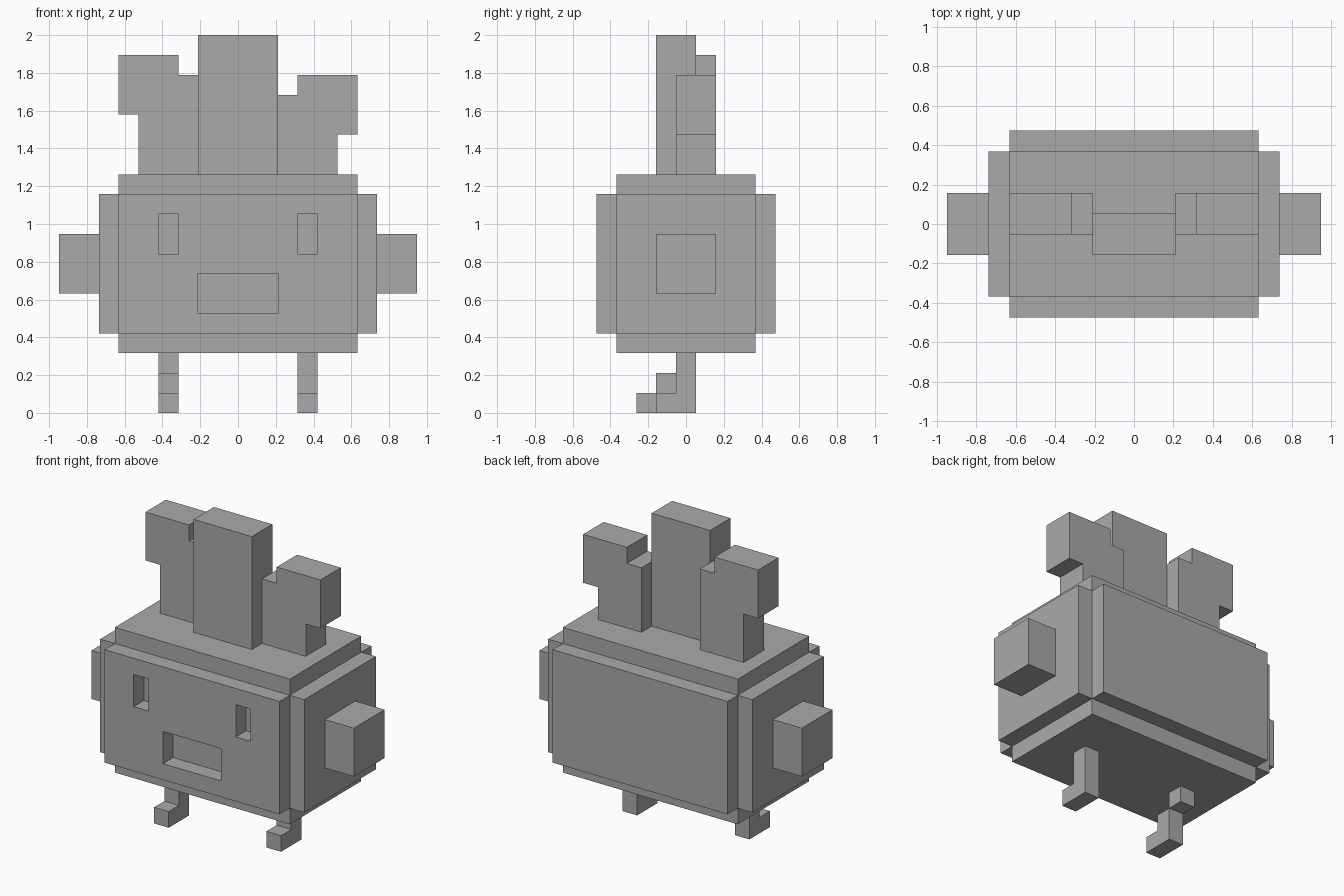
import bpy
import bmesh
from mathutils import Vector

if "Cube" in bpy.data.objects:
    bpy.data.objects.remove(bpy.data.objects["Cube"], do_unlink=True)

U = 2 / 19  # one block

grey = bpy.data.materials.new("plain grey")
grey.use_nodes = True
colour = (0.4, 0.4, 0.4, 1)
grey.diffuse_color = colour
grey.node_tree.nodes["Principled BSDF"].inputs["Base Color"].default_value = colour


def extrude(name, profile, axis, start, end):
    """Extrude a profile, given in blocks: (x, z) along y or (y, z) along x."""
    def point(a, z):
        return Vector((a, start, z) if axis == "y" else (start, a, z)) * U

    bm = bmesh.new()
    face = bm.faces.new([bm.verts.new(point(a, z)) for a, z in profile])
    moved = bmesh.ops.extrude_face_region(bm, geom=[face], use_keep_orig=True)["geom"]
    step = (end - start) * U
    bmesh.ops.translate(bm, verts=[v for v in moved if isinstance(v, bmesh.types.BMVert)],
                        vec=(0, step, 0) if axis == "y" else (step, 0, 0))
    bmesh.ops.recalc_face_normals(bm, faces=bm.faces)
    mesh = bpy.data.meshes.new(name)
    bm.to_mesh(mesh)
    bm.free()
    mesh.materials.append(grey)
    obj = bpy.data.objects.new(name, mesh)
    bpy.context.collection.objects.link(obj)
    return obj


def box(name, x, y, z):
    rect = [(x[0], z[0]), (x[1], z[0]), (x[1], z[1]), (x[0], z[1])]
    return extrude(name, rect, "y", *y)


def cut(target, cutter):
    mod = target.modifiers.new("cut", "BOOLEAN")
    mod.operation = "DIFFERENCE"
    mod.solver = "EXACT"
    mod.object = cutter
    bpy.context.view_layer.objects.active = target
    bpy.ops.object.modifier_apply(modifier=mod.name)
    bpy.data.objects.remove(cutter, do_unlink=True)


# Body: a core with a raised panel on each upright side
box("body_core", (-6, 6), (-3.5, 3.5), (3, 12))
box("back_panel", (-6, 6), (3.5, 4.5), (4, 11))
for side, s in (("left", 1), ("right", -1)):
    box(side + "_panel", sorted((6 * s, 7 * s)), (-3.5, 3.5), (4, 11))
    box(side + "_arm", sorted((7 * s, 9 * s)), (-1.5, 1.5), (6, 9))

# Face panel with sunken eyes and mouth
face_panel = box("face_panel", (-6, 6), (-4.5, -3.5), (4, 11))
for x, z in (((3, 4), (8, 10)), ((-4, -3), (8, 10)), ((-2, 2), (5, 7))):
    cut(face_panel, box("cutter", x, (-5, -3), z))

# Three tufts on top
box("middle_tuft", (-2, 2), (-1.5, 0.5), (12, 19))
extrude("right_tuft", [(-2, 12), (-2, 17), (-3, 17), (-3, 18), (-6, 18),
                       (-6, 15), (-5, 15), (-5, 12)], "y", -0.5, 1.5)
extrude("left_tuft", [(2, 12), (5, 12), (5, 14), (6, 14), (6, 17),
                      (3, 17), (3, 16), (2, 16)], "y", -0.5, 1.5)

# Legs: the left one is straight, the right one steps forward
extrude("left_leg", [(0.5, 0), (0.5, 3), (-0.5, 3), (-0.5, 1), (-1.5, 1), (-1.5, 0)],
        "x", 3, 4)
box("right_thigh", (-4, -3), (-0.5, 0.5), (2, 3))
extrude("right_foot", [(-0.5, 0), (-0.5, 2), (-1.5, 2), (-1.5, 1), (-2.5, 1), (-2.5, 0)],
        "x", -4, -3)
